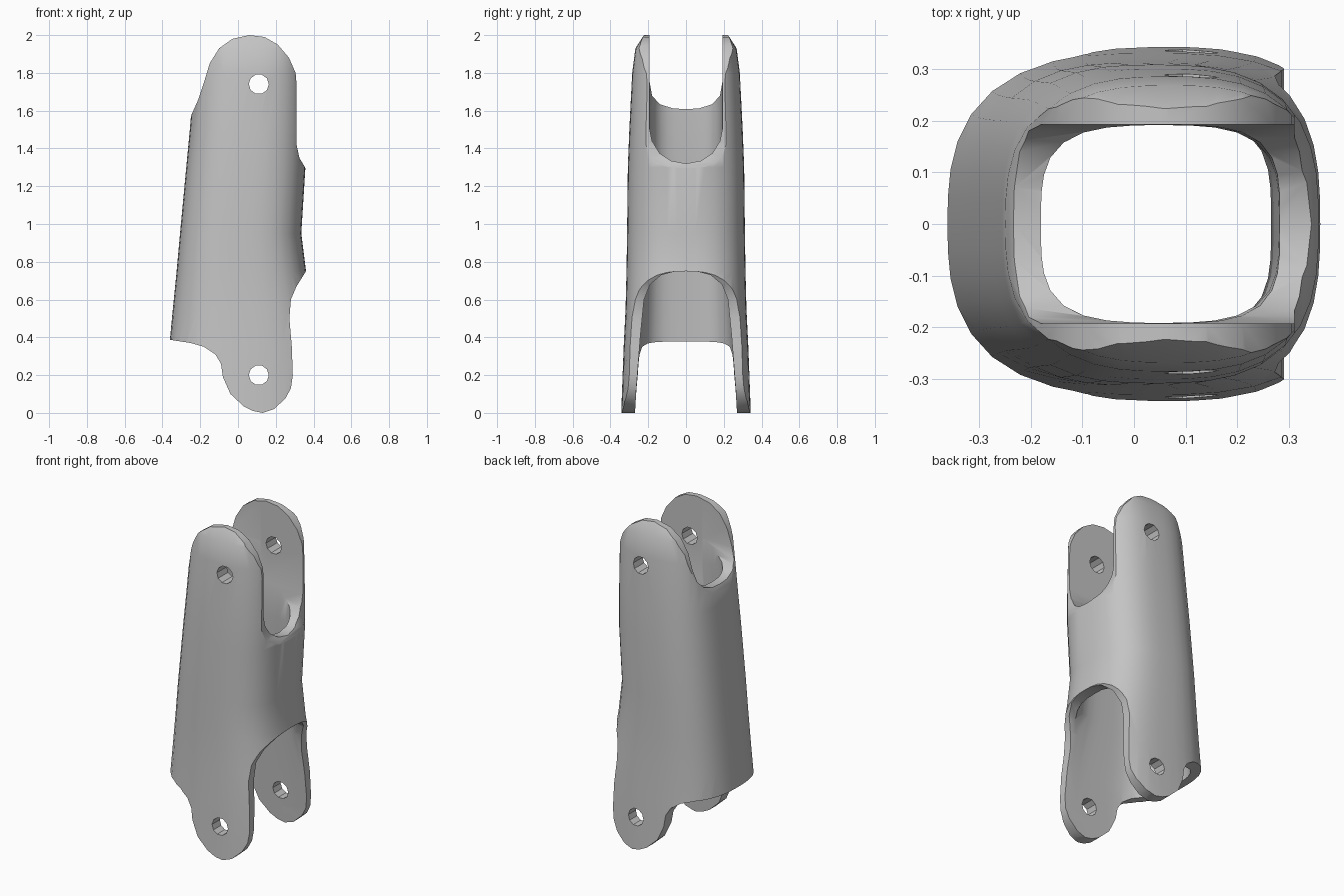
import bpy
import bmesh
from math import cos, sin, pi
from mathutils import Vector

cube = bpy.data.objects.get("Cube")
if cube:
    bpy.data.objects.remove(cube, do_unlink=True)


def add_object(name, bm):
    bmesh.ops.recalc_face_normals(bm, faces=bm.faces)
    mesh = bpy.data.meshes.new(name)
    bm.to_mesh(mesh)
    bm.free()
    obj = bpy.data.objects.new(name, mesh)
    bpy.context.collection.objects.link(obj)
    return obj


def loft(name, sections, power, sides=40):
    """Stack rounded-rectangle rings given as (z, x_min, x_max, y_half)."""
    bm = bmesh.new()
    rings = []
    for z, x0, x1, half in sections:
        ring = []
        for i in range(sides):
            c, s = cos(2 * pi * i / sides), sin(2 * pi * i / sides)
            # Radius of the superellipse in this direction
            r = (abs(c) ** power + abs(s) ** power) ** (-1 / power)
            ring.append(bm.verts.new(((x0 + x1) / 2 + r * c * (x1 - x0) / 2, r * s * half, z)))
        rings.append(ring)
    for low, high in zip(rings, rings[1:]):
        for i in range(sides):
            j = (i + 1) % sides
            bm.faces.new((low[i], low[j], high[j], high[i]))
    bm.faces.new(rings[0])
    bm.faces.new(rings[-1])
    return add_object(name, bm)


def prism(name, points, axis, start, end):
    """Extrude a flat outline: (x, z) along y, or (y, z) along x."""
    bm = bmesh.new()
    if axis == "y":
        verts = [bm.verts.new((a, start, b)) for a, b in points]
        step = Vector((0, end - start, 0))
    else:
        verts = [bm.verts.new((start, a, b)) for a, b in points]
        step = Vector((end - start, 0, 0))
    face = bm.faces.new(verts)
    grown = bmesh.ops.extrude_face_region(bm, geom=[face], use_keep_orig=True)
    moved = [v for v in grown["geom"] if isinstance(v, bmesh.types.BMVert)]
    bmesh.ops.translate(bm, verts=moved, vec=step)
    return add_object(name, bm)


def mirrored(half):
    """Complete a symmetric outline from its +y half, ending on the centre."""
    return half + [(-y, z) for y, z in reversed(half) if y > 0]


def combine(target, cutter, operation):
    cutter.hide_render = True
    mod = target.modifiers.new("cut", "BOOLEAN")
    mod.operation = operation
    mod.solver = "EXACT"
    mod.object = cutter
    bpy.context.view_layer.objects.active = target
    bpy.ops.object.modifier_apply(modifier=mod.name)
    bpy.data.objects.remove(cutter, do_unlink=True)


# Outer shell, tapering upward
bracket = loft("forked_link", [
    (-0.05, -0.40, 0.46, 0.345), (0.35, -0.364, 0.44, 0.33),
    (0.55, -0.345, 0.40, 0.32), (0.75, -0.325, 0.36, 0.315),
    (0.95, -0.307, 0.335, 0.312), (1.3, -0.274, 0.357, 0.308),
    (1.5, -0.255, 0.36, 0.30), (1.8, -0.23, 0.36, 0.285),
    (1.93, -0.22, 0.36, 0.268), (2.02, -0.21, 0.35, 0.21)], 2.8)

# Hollow core
core = loft("core_cutter", [
    (-0.1, -0.34, 0.50, 0.277), (0.4, -0.30, 0.45, 0.247),
    (0.75, -0.265, 0.29, 0.225), (1.0, -0.245, 0.265, 0.21),
    (1.3, -0.215, 0.28, 0.191), (1.6, -0.18, 0.30, 0.191),
    (2.1, -0.17, 0.40, 0.191)], 3.6)
combine(bracket, core, "DIFFERENCE")

# Side outline with rounded fork ends
outline = prism("outline_cutter", [
    (-0.38, 0.39), (-0.25, 0.37), (-0.18, 0.35), (-0.12, 0.31), (-0.09, 0.26),
    (-0.08, 0.19), (-0.04, 0.1), (0.03, 0.035), (0.08, 0.01), (0.13, 0.0),
    (0.19, 0.02), (0.25, 0.075), (0.28, 0.13), (0.29, 0.2), (0.285, 0.35),
    (0.272, 0.5), (0.28, 0.6), (0.31, 0.67), (0.36, 0.75), (0.37, 0.8),
    (0.37, 1.25), (0.355, 1.3), (0.325, 1.35), (0.31, 1.42), (0.31, 1.74),
    (0.305, 1.8), (0.27, 1.88), (0.21, 1.95), (0.14, 1.99), (0.06, 2.0),
    (-0.03, 1.98), (-0.1, 1.93), (-0.15, 1.85), (-0.18, 1.75),
    (-0.21, 1.66), (-0.25, 1.57), (-0.3, 1.54), (-0.45, 1.5), (-0.45, 0.4)],
    "y", -0.6, 0.6)
combine(bracket, outline, "INTERSECT")

# Notches between the fork arms: upper front, upper rear, lower front
notches = [
    ([(0.192, 2.2), (0.192, 1.5), (0.18, 1.44), (0.14, 1.375),
      (0.08, 1.335), (0, 1.32)], 0.02, 0.8),
    ([(0.192, 2.2), (0.192, 1.75), (0.18, 1.68), (0.14, 1.635),
      (0.07, 1.612), (0, 1.608)], -0.8, 0.03),
    ([(0.275, -0.2), (0.265, 0.1), (0.242, 0.4), (0.222, 0.6),
      (0.19, 0.68), (0.13, 0.73), (0.06, 0.748), (0, 0.75)], 0.12, 0.8)]
for half, start, end in notches:
    combine(bracket, prism("notch_cutter", mirrored(half), "x", start, end), "DIFFERENCE")

# Pivot holes through both arms
for z in (0.2, 1.74):
    hole = [(0.11 + 0.053 * cos(i * pi / 5), z + 0.053 * sin(i * pi / 5)) for i in range(10)]
    combine(bracket, prism("hole_cutter", hole, "y", -0.7, 0.7), "DIFFERENCE")

# Grey finish
grey = bpy.data.materials.new("plain_grey")
grey.use_nodes = True
colour = (0.55, 0.55, 0.55, 1)
grey.diffuse_color = colour
grey.node_tree.nodes["Principled BSDF"].inputs["Base Color"].default_value = colour
bracket.data.materials.clear()
bracket.data.materials.append(grey)
for face in bracket.data.polygons:
    face.material_index = 0

# Smooth walls, crisp rims
bpy.ops.object.select_all(action="DESELECT")
bracket.select_set(True)
bpy.context.view_layer.objects.active = bracket
bpy.ops.object.shade_smooth_by_angle(angle=0.6)
